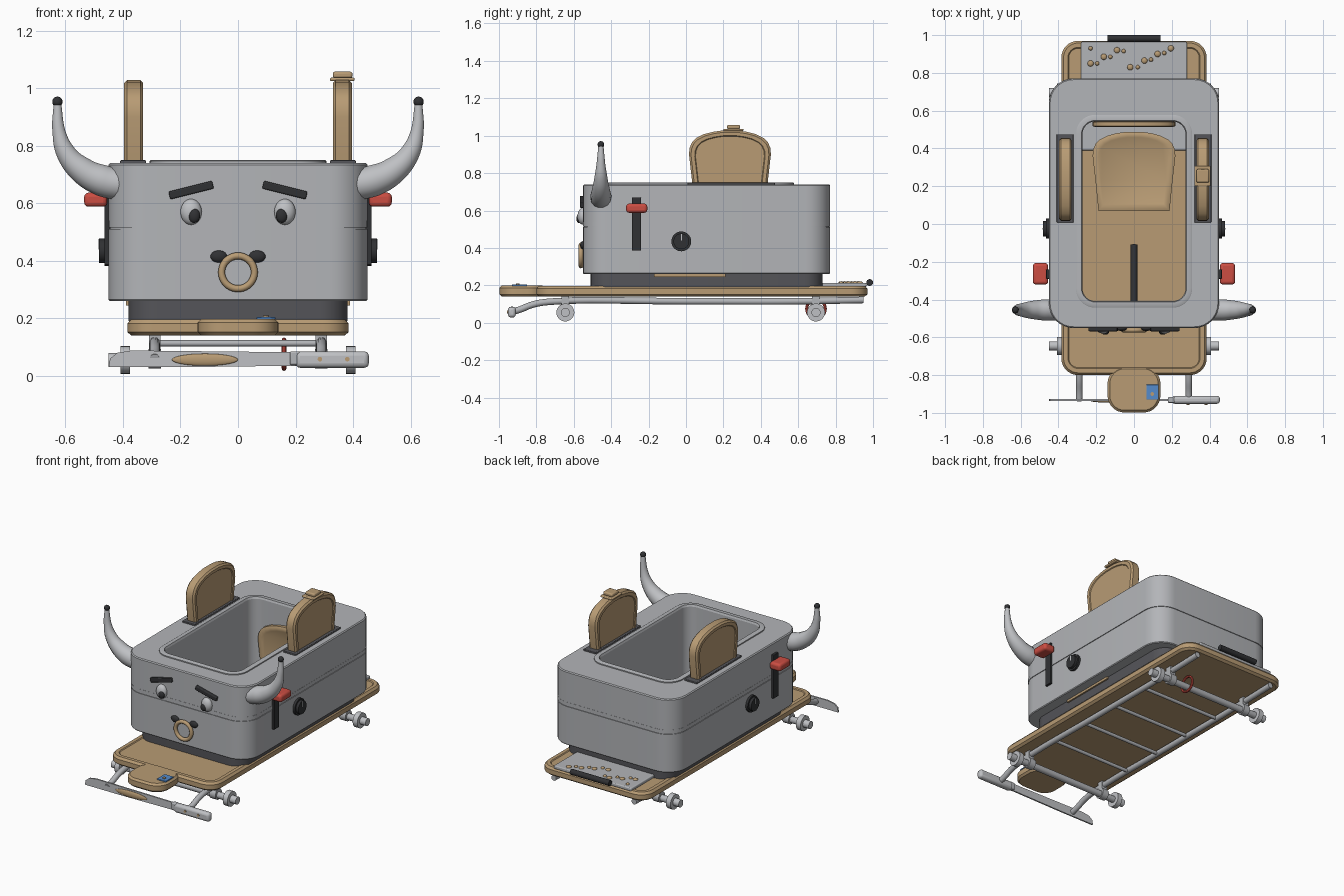
import bpy, bmesh, math
from mathutils import Vector, Matrix

if "Cube" in bpy.data.objects:
    bpy.data.objects.remove(bpy.data.objects["Cube"])


def material(name, r, g, b):
    m = bpy.data.materials.new(name)
    m.diffuse_color = (r, g, b, 1)
    m.use_nodes = True
    m.node_tree.nodes["Principled BSDF"].inputs["Base Color"].default_value = m.diffuse_color
    return m


GREY = material("brushed_grey", .45, .46, .48)
PALE = material("pale_grey", .52, .53, .55)
DARK = material("near_black", .03, .031, .034)
CHARCOAL = material("charcoal", .09, .09, .10)
TAN = material("toast_tan", .48, .33, .175)
RED = material("red", .60, .075, .055)
BLUE = material("blue", .09, .26, .60)


def finish(ob, name, mat):
    ob.name = name
    ob.data.materials.clear()
    ob.data.materials.append(mat)
    return ob


def loft(name, loops, mat, ring=False):
    """Skin a list of equal-length point loops; cap the ends or join them."""
    bm = bmesh.new()
    rows = [[bm.verts.new(p) for p in lp] for lp in loops]
    n = len(rows[0])
    pairs = list(zip(rows, rows[1:])) + ([(rows[-1], rows[0])] if ring else [])
    for a, b in pairs:
        for i in range(n):
            j = (i + 1) % n
            bm.faces.new((a[i], a[j], b[j], b[i]))
    if not ring:
        bm.faces.new(rows[0])
        bm.faces.new(rows[-1])
    bmesh.ops.recalc_face_normals(bm, faces=bm.faces)
    me = bpy.data.meshes.new(name)
    bm.to_mesh(me)
    bm.free()
    ob = bpy.data.objects.new(name, me)
    bpy.context.collection.objects.link(ob)
    return finish(ob, name, mat)


def rrect(hx, y0, y1, r, z, inset=0):
    """Rounded rectangle loop at height z."""
    hx, y0, y1, r = hx - inset, y0 + inset, y1 - inset, max(r - inset, .005)
    pts = []
    for k, (cx, cy) in enumerate([(hx - r, y1 - r), (r - hx, y1 - r),
                                  (r - hx, y0 + r), (hx - r, y0 + r)]):
        for i in range(9):
            a = math.pi / 2 * (k + i / 8)
            pts.append((cx + r * math.cos(a), cy + r * math.sin(a), z))
    return pts


def box(name, lo, hi, mat, bevel=0.0, rot=(0, 0, 0)):
    lo, hi = Vector(lo), Vector(hi)
    bpy.ops.mesh.primitive_cube_add(size=1, location=(lo + hi) / 2, rotation=rot)
    ob = bpy.context.object
    ob.scale = hi - lo
    bpy.ops.object.transform_apply(location=False, rotation=False, scale=True)
    if bevel:
        m = ob.modifiers.new("bevel", 'BEVEL')
        m.width, m.segments = bevel, 3
    return finish(ob, name, mat)


def ball(name, loc, scale, mat):
    bpy.ops.mesh.primitive_uv_sphere_add(segments=24, ring_count=14, radius=1, location=loc)
    bpy.context.object.scale = scale
    return finish(bpy.context.object, name, mat)


def disc(name, a, b, r, mat):
    """Cylinder between two points."""
    a, b = Vector(a), Vector(b)
    bpy.ops.mesh.primitive_cylinder_add(vertices=28, radius=r, depth=(b - a).length,
                                        location=(a + b) / 2)
    bpy.context.object.rotation_euler = (b - a).to_track_quat('Z', 'Y').to_euler()
    return finish(bpy.context.object, name, mat)


def tube(name, pts, mat):
    """Smooth tapered tube through (x, y, z, radius) points."""
    cu = bpy.data.curves.new(name, 'CURVE')
    cu.dimensions, cu.bevel_depth, cu.bevel_resolution = '3D', 1, 5
    cu.use_fill_caps, cu.resolution_u = True, 6
    sp = cu.splines.new('BEZIER')
    sp.bezier_points.add(len(pts) - 1)
    for bp, p in zip(sp.bezier_points, pts):
        bp.co, bp.radius = p[:3], p[3]
        bp.handle_left_type = bp.handle_right_type = 'AUTO'
    ob = bpy.data.objects.new(name, cu)
    bpy.context.collection.objects.link(ob)
    bpy.ops.object.select_all(action='DESELECT')
    ob.select_set(True)
    bpy.context.view_layer.objects.active = ob
    bpy.ops.object.convert(target='MESH')
    return finish(bpy.context.object, name, mat)


def toast(name, thick, matrix):
    """Bread slice: width along local x, top at y = 0, thickness along z."""
    half = [(.188, -.42), (.203, -.27), (.219, -.13), (.216, -.095), (.203, -.065),
            (.18, -.042), (.14, -.022), (.09, -.009), (.04, -.002)]
    prof = half + [(-x, y) for x, y in reversed(half)]
    t = thick / 2
    rings = [(.84, -t * .85), (.86, -t), (.95, -t), (1, -t * .7),
             (1, t * .7), (.95, t), (.86, t), (.84, t * .85)]
    ob = loft(name, [[(x * s, -.2 + (y + .2) * s, z) for x, y in prof] for s, z in rings], TAN)
    ob.matrix_world = matrix
    return ob


# Deck with rounded nose and a fine border step
D = (.385, -.80, .97, .09)
loft("deck", [rrect(*D, z, i) for z, i in [(.14, .015), (.152, 0), (.182, 0), (.196, .012),
                                           (.196, .035), (.191, .04)]], TAN)
N = (.14, -.998, -.755, .09)
loft("deck_nose", [rrect(*N, z, i) for z, i in [(.14, .012), (.152, 0), (.186, 0), (.198, .012)]], TAN)
box("nose_tag", (.065, -.93, .196), (.13, -.85, .205), BLUE, .003)
disc("tag_button", (.097, -.9, .2), (.097, -.9, .21), .01, TAN)

# Rear plate with studs and a grab handle
box("rear_plate", (-.28, .39, .19), (.28, .965, .212), GREY, .006)
for i, (x, y) in enumerate([(-.23, .93), (-.23, .85), (-.195, .85), (-.16, .885), (-.125, .885),
                            (-.09, .92), (-.055, .915), (-.02, .83), (.02, .83), (.055, .865),
                            (.09, .87), (.125, .9), (.16, .905), (.195, .93)]):
    ball("plate_stud", (x, y, .212), ([.011, .016][i % 2],) * 2 + (.01,), TAN)
disc("rear_handle", (-.14, .982, .215), (.14, .982, .215), .018, DARK)

# Body shell: open tub down to the deck, with a seam groove
B, I = (.45, -.55, .77, .13), (.275, -.41, .545, .07)
loft("base_skirt", [rrect(.38, -.51, .73, .10, .19), rrect(.38, -.51, .73, .10, .262),
                    rrect(*I, .262, -.015), rrect(*I, .19, -.015)], CHARCOAL, True)
loft("body", [rrect(*B, z, i) for z, i in [(.26, .004), (.265, 0), (.511, 0), (.511, .004),
                                           (.515, .004), (.515, -.001), (.54, -.001), (.54, 0),
                                           (.734, 0), (.74, .006)]]
     + [rrect(*I, .74), rrect(*I, .192), rrect(*I, .192, -.012), rrect(*I, .26, -.012)], GREY, True)
loft("tub_rim", [rrect(*I, .738, -.033), rrect(*I, .747, -.033), rrect(*I, .75, -.028),
                 rrect(*I, .75, -.003), rrect(*I, .738, .002)], GREY, True)

# Seat, backrest and steering stick inside the tub
toast("seat", .035, Matrix.Translation((0, .49, .222)))
toast("backrest", .03, Matrix.Translation((0, .529, .615)) @ Matrix.Rotation(math.pi / 2, 4, 'X'))
tube("steering_stick", [(0, -.42, .40, .018), (0, -.27, .37, .018), (0, -.11, .34, .018)], DARK)

# Face on the front
for s in (-1, 1):
    box("eyebrow", (s * .163 - .078, -.568, .632), (s * .163 + .078, -.545, .660), DARK, .005,
        (0, s * .245, 0))
    ball("eye", (s * .163, -.552, .57), (.037, .028, .045), PALE)
    ball("pupil", (s * .152, -.572, .557), (.02, .014, .025), DARK)
    ball("nostril", (s * .067, -.552, .415), (.029, .014, .021), DARK)
bpy.ops.mesh.primitive_torus_add(major_segments=40, minor_segments=12, major_radius=.057,
                                 minor_radius=.012, location=(0, -.562, .36),
                                 rotation=(math.pi / 2, 0, 0))
finish(bpy.context.object, "nose_ring", TAN)

for s in (-1, 1):
    # Horns
    tube("horn", [(s * x, -.455, z, r) for x, z, r in
                  [(.36, .665, .05), (.415, .667, .056), (.475, .68, .056), (.54, .713, .048),
                   (.598, .775, .035), (.623, .85, .023), (.628, .945, .014)]], PALE)
    ball("horn_tip", (s * .628, -.455, .953), (.018,) * 3, DARK)
    # Side lever, dial and base strip
    box("lever_slot", (s * .455 - .01, -.29, .385), (s * .455 + .01, -.24, .67), DARK, .003)
    box("lever_stem", (s * .475 - .02, -.285, .595), (s * .475 + .02, -.245, .63), RED)
    box("lever_knob", (s * .495 - .04, -.32, .588), (s * .495 + .04, -.207, .637), RED, .015)
    disc("dial", (s * .44, -.025, .435), (s * .465, -.025, .435), .053, DARK)
    disc("dial_grip", (s * .46, -.025, .435), (s * .483, -.025, .435), .042, DARK)
    box("dial_mark", (s * .483 - .002, -.028, .44), (s * .483 + .002, -.022, .475), PALE)
    box("base_strip", (s * .383 - .007, -.17, .245), (s * .383 + .007, .21, .26), TAN)
    # Toast slices standing in their slots
    box("toast_slot", (s * .365 - .045, .008, .735), (s * .365 + .045, .475, .75), CHARCOAL, .004)
    toast("side_toast", .066, Matrix.Translation((s * .363, .235, 1.03))
          @ Matrix.Rotation(math.pi / 2, 4, 'Z') @ Matrix.Rotation(math.pi / 2, 4, 'X'))
    # Runner rails bending down to the front bar
    tube("rail", [(s * .29, y, z, .018) for y, z in
                  [(.95, .122), (.6, .115), (0, .115), (-.72, .113), (-.82, .097),
                   (-.89, .07), (-.935, .058)]], GREY)
    # Axle hubs
    for y in (-.645, .695):
        disc("hub", (s * .375, y, .055), (s * .408, y, .055), .048, PALE)
        disc("axle_nut", (s * .408, y, .055), (s * .45, y, .055), .024, PALE)
        disc("axle_collar", (s * .268, y, .06), (s * .312, y, .06), .034, GREY)
        box("axle_bracket", (s * .29 - .02, y - .02, .06), (s * .29 + .02, y + .02, .142), GREY)

# Butter pat on the right slice
box("butter_base", (.32, .2, 1.025), (.406, .307, 1.037), TAN, .005)
box("butter_pat", (.33, .22, 1.035), (.398, .29, 1.058), TAN, .008)

# Axles, rungs and red loop under the deck
for y in (-.645, .695):
    disc("axle", (-.39, y, .055), (.39, y, .055), .021, GREY)
for y in (-.40, -.12, .16, .44):
    disc("rung", (-.29, y, .113), (.29, y, .113), .011, GREY)
bpy.ops.mesh.primitive_torus_add(major_segments=28, minor_segments=8, major_radius=.05,
                                 minor_radius=.008, location=(.16, .695, .075),
                                 rotation=(0, math.pi / 2, 0))
finish(bpy.context.object, "red_loop", RED)

# Table knife as the front bar
blade = [(.2, .035), (.2, .082), (-.37, .088), (-.42, .08), (-.445, .06), (-.45, .03), (-.2, .03)]
loft("knife_blade", [[(x, y, z) for x, z in blade] for y in (-.936, -.926)], PALE)
box("knife_bolster", (.18, -.947, .038), (.215, -.915, .085), GREY, .006)
box("knife_handle", (.2, -.952, .028), (.455, -.91, .085), PALE, .016)
for x in (.285, .38):
    disc("knife_rivet", (x, -.957, .058), (x, -.93, .058), .008, TAN)
ball("butter_smear", (-.115, -.937, .056), (.115, .009, .021), TAN)

# Smooth shading with sharp edges kept
bpy.ops.object.select_all(action='DESELECT')
for ob in bpy.context.scene.objects:
    ob.select_set(True)
    bpy.context.view_layer.objects.active = ob
bpy.ops.object.shade_smooth_by_angle(angle=math.radians(35))
